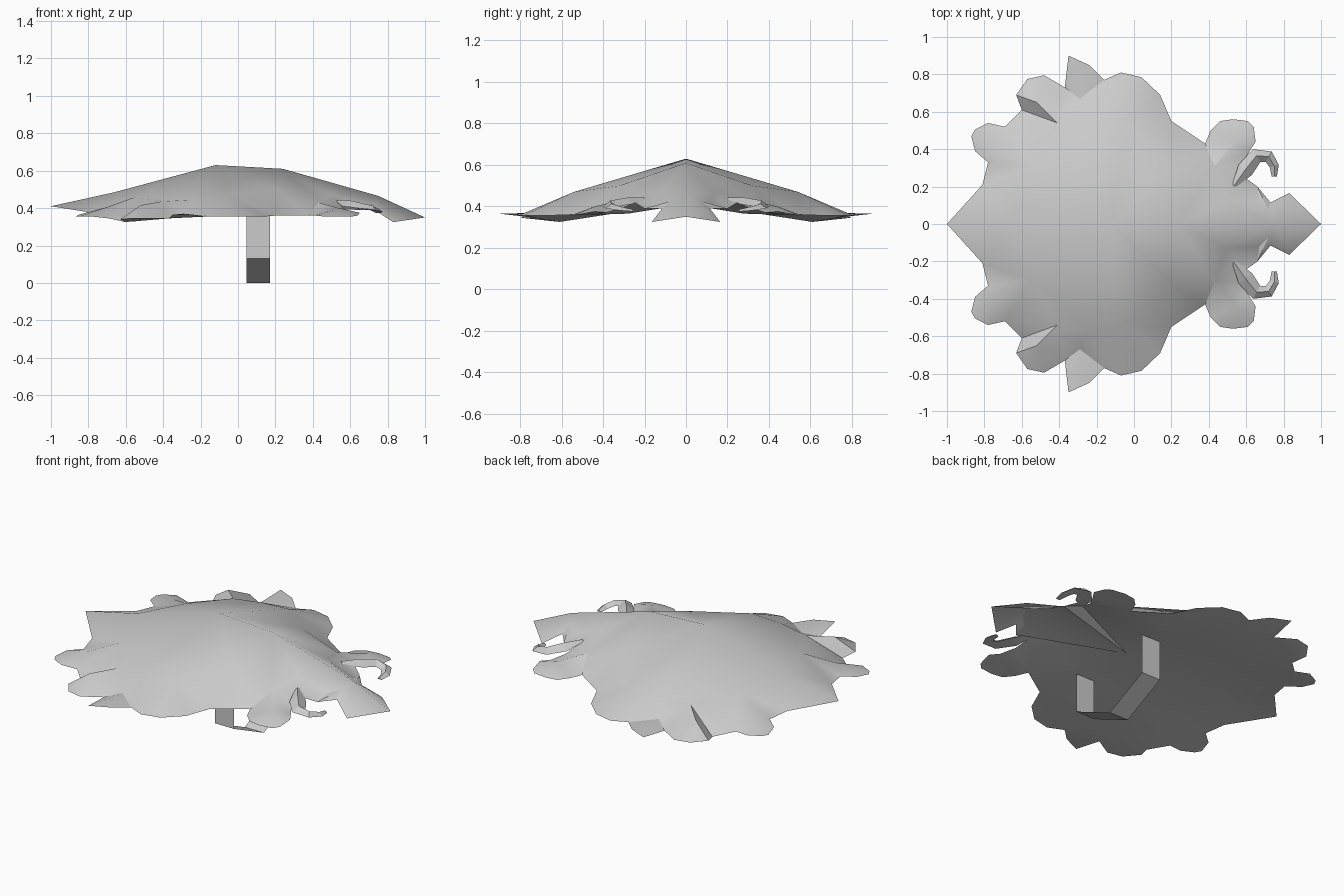
import bpy
import math
from mathutils import Vector
from mathutils.geometry import delaunay_2d_cdt

if "Cube" in bpy.data.objects:
    bpy.data.objects.remove(bpy.data.objects["Cube"])

grey = bpy.data.materials.new("plain grey")
grey.use_nodes = True
grey.diffuse_color = (0.6, 0.6, 0.6, 1)
grey.node_tree.nodes["Principled BSDF"].inputs["Base Color"].default_value = (0.6, 0.6, 0.6, 1)


def make(name, verts, faces, mirror=True, smooth=True):
    mesh = bpy.data.meshes.new(name)
    mesh.from_pydata(verts, [], faces)
    mesh.materials.append(grey)
    ob = bpy.data.objects.new(name, mesh)
    bpy.context.collection.objects.link(ob)
    bpy.ops.object.select_all(action="DESELECT")
    ob.select_set(True)
    bpy.context.view_layer.objects.active = ob
    if smooth:
        bpy.ops.object.shade_smooth_by_angle(angle=math.radians(30))
    if mirror:
        mod = ob.modifiers.new("Mirror", "MIRROR")
        mod.use_axis = (False, True, False)
        mod.use_clip = True
    return ob


def sheet(name, border, inner, folds, up):
    """Fill a closed border through inner points and fold lines, with heights kept."""
    pts = border + inner
    n = len(border)
    edges = [(i, (i + 1) % n) for i in range(n)]
    edges += [(pts.index(a), pts.index(b)) for f in folds for a, b in zip(f, f[1:])]
    flat, _, tris, source, _, _ = delaunay_2d_cdt(
        [Vector(p[:2]) for p in pts], edges, [], 1, 1e-5)
    verts = [(v.x, v.y, pts[s[0]][2]) for v, s in zip(flat, source)]
    faces = []
    for t in tris:
        a, b, c = (flat[i] for i in t)
        ccw = (b - a).cross(c - a) > 0
        faces.append(list(t) if ccw == up else list(t)[::-1])
    return make(name, verts, faces)


# Rim corners that folds start from
flap_low, flap_out = (-.6, .61, .325), (-.63, .69, .34)
spike_foot, spike_tip = (-.37, .73, .345), (-.35, .9, .365)
petal_end, petal_gap = (.65, .44, .375), (.615, .385, .37)
horn_root, throat = (.53, .2, .44), (.66, .2, .39)

# Ragged rim of one half, from the blunt point to the beak point
tail = (-1, 0, .41)
beak = (1, 0, .35)
rim = [
    (-.81, .21, .38), (-.78, .33, .37), (-.85, .39, .365), (-.87, .47, .355),
    (-.85, .505, .355), (-.78, .54, .355), (-.69, .52, .345), flap_low,
    flap_out, (-.57, .775, .345), (-.48, .795, .345), spike_foot,
    spike_tip, (-.24, .85, .365), (-.16, .77, .355), (-.07, .81, .355),
    (.04, .785, .355), (.14, .69, .355), (.2, .55, .36), (.38, .43, .36),
    (.41, .5, .36), (.46, .55, .355), (.53, .56, .355), (.61, .55, .355),
    (.64, .52, .36), petal_end, petal_gap, (.57, .31, .39), horn_root,
    (.59, .25, .42), throat, (.73, .115, .39), (.83, .165, .325),
]
ridge = [(.75, 0, .465), (.24, 0, .61), (-.12, 0, .63), (-.66, 0, .485)]

# Domed top, with the folds that lead to the petals
flap_root, flap_top = (-.41, .54, .435), (-.52, .65, .415)
spike_root = (-.29, .67, .37)
petal_root, petal_top = (.43, .31, .43), (.54, .44, .4)
domed = [
    flap_root, flap_top, spike_root, petal_root, petal_top, (-.24, .57, .445),
    (-.55, .3, .46), (-.05, .54, .47), (.2, .32, .5), (.5, .13, .47), (-.7, .4, .405),
]
folds = [
    (flap_out, flap_top, flap_root, flap_low), (flap_top, spike_foot),
    (flap_root, spike_root, spike_tip), (flap_root, spike_foot, spike_root),
    (petal_root, petal_top, petal_end), (petal_root, petal_gap), (petal_root, horn_root),
]
sheet("dome_top", [tail] + rim + [beak] + ridge, domed, folds, True)

# Shallow hollow underside, with a groove running out under the beak
groove = (.05, 0, .41)
keel = [(.75, 0, .445), groove, (-.6, 0, .405)]
sheet("underside", [tail] + rim + [beak] + keel,
      [(.1, .28, .365), (-.4, .35, .365)], [(groove, throat)], False)

# Curled horns beside the beak, narrow at both ends
path = [Vector(p) for p in ((.535, .205, .435), (.595, .29, .41), (.655, .365, .4),
                            (.72, .36, .39), (.75, .31, .38), (.75, .255, .375))]
radii = (.012, .045, .04, .032, .025, .014)
last = len(path) - 1
verts, faces = [], []
for i, (p, r) in enumerate(zip(path, radii)):
    along = (path[min(i + 1, last)] - path[max(i - 1, 0)]).normalized()
    side = along.cross(Vector((0, 0, 1))).normalized()
    verts += [p + side * r, p + Vector((0, 0, r * .7)), p - side * r]
    if i:
        for k in range(3):
            a, b = 3 * i - 3 + k, 3 * i - 3 + (k + 1) % 3
            faces.append((a, b, b + 3, a + 3))
faces += [(2, 1, 0), (3 * last, 3 * last + 1, 3 * last + 2)]
make("curled_horn", verts, faces, smooth=False)

# Bent strap handle, a bare strip
strap = [(-.28, .365), (-.28, .13), (0, 0), (.27, .13), (.27, .365)]
verts = [(x, y, z) for y, z in strap for x in (.045, .17)]
faces = [(2 * i, 2 * i + 1, 2 * i + 3, 2 * i + 2) for i in range(4)]
make("strap_handle", verts, faces, mirror=False, smooth=False)
